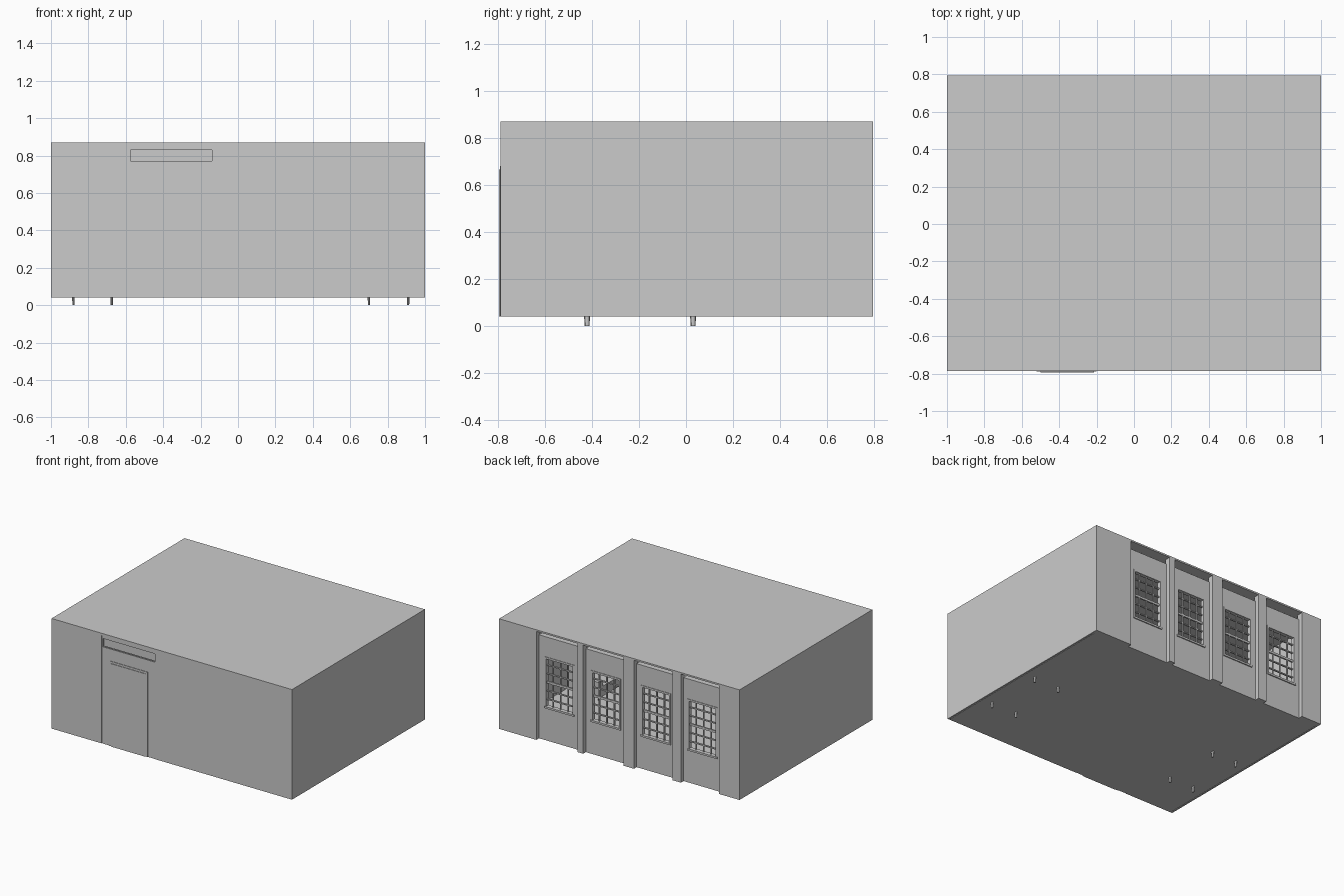
import bpy, bmesh
from mathutils import Matrix, Vector

if "Cube" in bpy.data.objects:
    bpy.data.objects.remove(bpy.data.objects["Cube"])


def mesh_object(name, bm):
    me = bpy.data.meshes.new(name)
    bm.to_mesh(me)
    bm.free()
    ob = bpy.data.objects.new(name, me)
    bpy.context.collection.objects.link(ob)
    return ob


def add_box(bm, x0, x1, y0, y1, z0, z1):
    size = Matrix.Diagonal((x1 - x0, y1 - y0, z1 - z0, 1))
    mid = Matrix.Translation(Vector((x0 + x1, y0 + y1, z0 + z1)) / 2)
    bmesh.ops.create_cube(bm, size=1, matrix=mid @ size)


def boxes(name, items):
    bm = bmesh.new()
    for item in items:
        add_box(bm, *item)
    return mesh_object(name, bm)


Z0, Z1 = 0.042, 0.87      # underside and top of the room
F, B = -0.787, 0.793      # front and back faces
T = 0.012                 # wall thickness
R = B - 0.032             # face of the recessed window bays
TOP = Z1 - T

# Room shell
boxes("roof", [(-1, 1, F, B, TOP, Z1)])
boxes("floor", [(-0.985, 0.985, F + T, R - T, Z0, Z0 + 0.008)])
boxes("side_walls", [(-1, -1 + T, F, B, Z0, TOP), (1 - T, 1, F, B, Z0, TOP)])

# Front wall with an opening for the entrance surround
DL, DR = -0.585, -0.14
boxes("front_wall", [(-1 + T, DL, F, F + T, Z0, TOP),
                     (DR, 1 - T, F, F + T, Z0, TOP)])

# Entrance: stepped surround, sunken transom, door frame and door
boxes("entrance_surround", [
    (DL, DR, F + 0.003, F + T, 0.85, TOP),
    (DL, DR, F + 0.006, F + T, 0.83, 0.85),
    (DL, DR, F + 0.016, F + 0.024, 0.77, 0.83),
    (DL, -0.575, F + 0.004, F + 0.024, Z0, 0.83),
    (-0.575, -0.52, F + 0.002, F + T, Z0, 0.77),
    (-0.20, DR, F + 0.002, F + T, Z0, 0.77),
    (-0.52, -0.20, F + 0.002, F + T, 0.68, 0.77)])
boxes("door_frame", [
    (-0.52, -0.50, F - 0.002, F + T, Z0, 0.68),
    (-0.215, -0.20, F - 0.002, F + T, Z0, 0.68),
    (-0.50, -0.215, F - 0.002, F + T, 0.665, 0.68)])
boxes("door", [(-0.50, -0.215, F - 0.006, F + T, Z0, 0.665)])

# Back wall piers between the bays
piers = [(0.69, 1 - T), (0.30, 0.347), (-0.122, -0.035),
         (-0.513, -0.445), (-1 + T, -0.83)]
boxes("back_piers", [(a, b, R - T, B, Z0, TOP) for a, b in piers])

# Four recessed bays, each with a paned window
WZ0, WZ1, HW = 0.285, 0.67, 0.125
for i in range(4):
    hi, lo = piers[i][0], piers[i + 1][1]
    c = (hi + lo) / 2
    boxes(f"bay_panel_{i + 1}", [
        (lo, c - HW, R - T, R, Z0, 0.82),
        (c + HW, hi, R - T, R, Z0, 0.82),
        (c - HW, c + HW, R - T, R, Z0, WZ0),
        (c - HW, c + HW, R - T, R, WZ1, 0.82),
        (lo, hi, R - 0.06, R - 0.05, 0.82, TOP),
        (lo, hi, R - 0.06, R - T, 0.81, 0.82)])
    fw = 0.014
    boxes(f"window_frame_{i + 1}", [
        (c - HW, c - HW + fw, R - 0.025, R + 0.004, WZ0, WZ1),
        (c + HW - fw, c + HW, R - 0.025, R + 0.004, WZ0, WZ1),
        (c - HW, c + HW, R - 0.025, R + 0.004, WZ1 - fw, WZ1),
        (c - HW, c + HW, R - 0.025, R + 0.008, WZ0, WZ0 + fw)])
    bars = []
    for k in range(1, 4):
        x = c - HW + 2 * HW * k / 4
        bars.append((x - 0.004, x + 0.004, R - 0.018, R - 0.008, WZ0 + fw, WZ1 - fw))
    for k in range(1, 6):
        z = WZ0 + (WZ1 - WZ0) * k / 6
        h = 0.008 if k == 3 else 0.004
        bars.append((c - HW + fw, c + HW - fw, R - 0.019, R - 0.007, z - h, z + h))
    boxes(f"window_bars_{i + 1}", bars)

# Two sofas along the side walls, with tapered feet reaching through the floor
for side, near, far in (("left", -0.675, -0.88), ("right", 0.70, 0.91)):
    s = 1 if far > 0 else -1

    def span(a, b):
        return tuple(sorted((a, b)))

    x_in, x_out = near - s * 0.03, far + s * 0.03
    boxes(f"{side}_sofa", [
        (*span(x_in, x_out), -0.46, 0.07, 0.085, 0.13),
        (*span(x_in, x_out - s * 0.07), -0.42, -0.197, 0.13, 0.16),
        (*span(x_in, x_out - s * 0.07), -0.193, 0.03, 0.13, 0.16),
        (*span(x_out - s * 0.07, x_out), -0.46, 0.07, 0.13, 0.28),
        (*span(x_in, x_out - s * 0.07), -0.46, -0.42, 0.13, 0.20),
        (*span(x_in, x_out - s * 0.07), 0.03, 0.07, 0.13, 0.20)])
    bm = bmesh.new()
    for x in (near, far):
        for y in (-0.42, 0.03):
            m = Matrix.Translation((x, y, 0.0425)) @ Matrix.Diagonal((0.6, 1.1, 1, 1))
            bmesh.ops.create_cone(bm, cap_ends=True, segments=8, radius1=0.009,
                                  radius2=0.014, depth=0.085, matrix=m)
    mesh_object(f"{side}_sofa_feet", bm)
